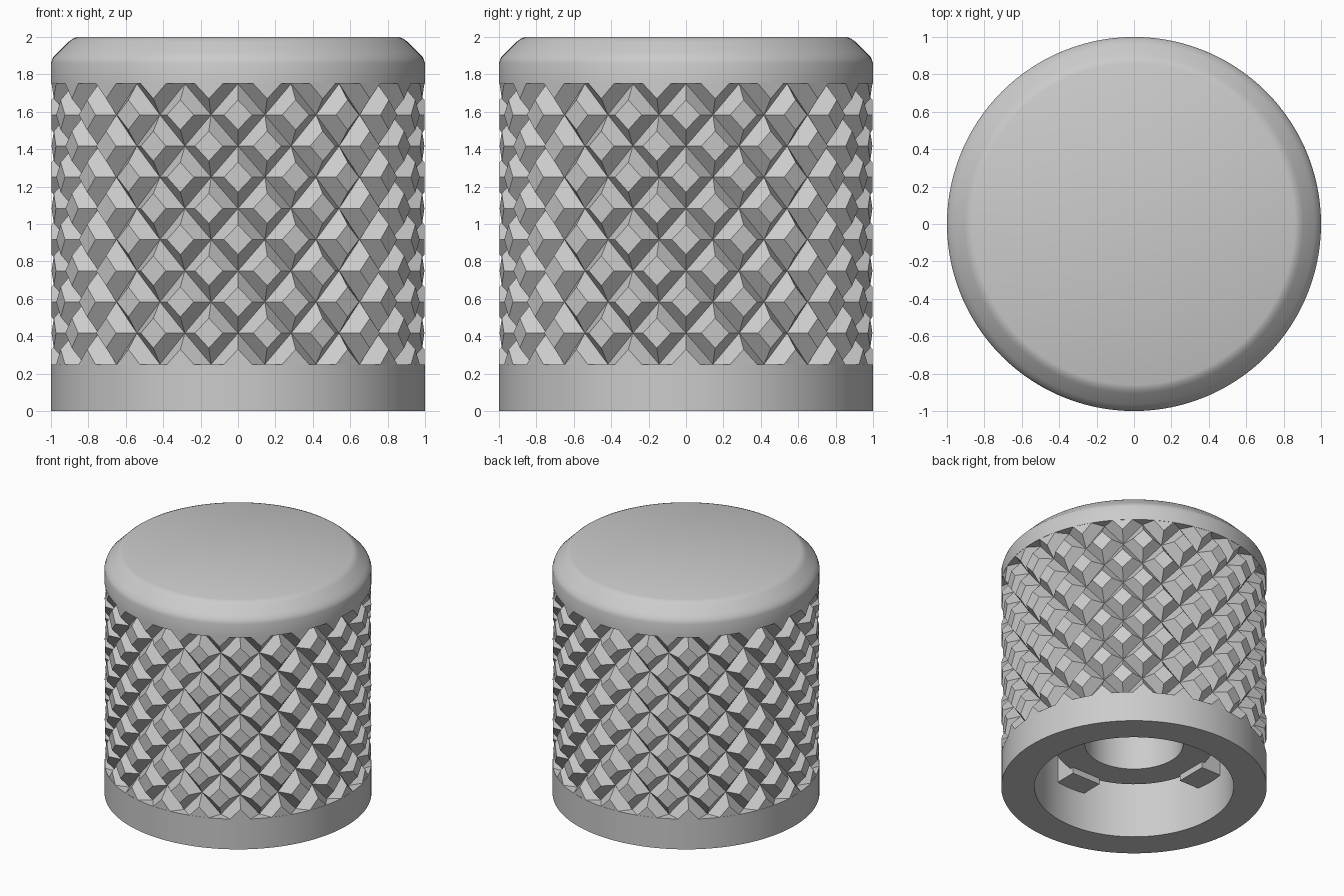
import bpy, bmesh, math

cube = bpy.data.objects.get("Cube")
if cube:
    bpy.data.objects.remove(cube, do_unlink=True)

grey = bpy.data.materials.new("plain_grey")
grey.use_nodes = True
GREY = (0.6, 0.6, 0.6, 1)
grey.diffuse_color = GREY
grey.node_tree.nodes["Principled BSDF"].inputs["Base Color"].default_value = GREY


def polar(angle, radius, z):
    return (radius * math.sin(angle), -radius * math.cos(angle), z)


def finish(name, bm, smooth):
    bmesh.ops.remove_doubles(bm, verts=bm.verts, dist=0.0005)
    bmesh.ops.recalc_face_normals(bm, faces=bm.faces)
    mesh = bpy.data.meshes.new(name)
    bm.to_mesh(mesh)
    bm.free()
    mesh.materials.append(grey)
    obj = bpy.data.objects.new(name, mesh)
    bpy.context.collection.objects.link(obj)
    if smooth:
        bpy.ops.object.select_all(action="DESELECT")
        obj.select_set(True)
        bpy.context.view_layer.objects.active = obj
        bpy.ops.object.shade_smooth_by_angle(angle=math.radians(35))
    return obj


def lathe(name, profile, segments=120):
    """Spin a closed (radius, z) loop about the z axis."""
    bm = bmesh.new()
    verts = [bm.verts.new((r, 0, z)) for r, z in profile]
    edges = [bm.edges.new((v, verts[(i + 1) % len(verts)])) for i, v in enumerate(verts)]
    bmesh.ops.spin(bm, geom=verts + edges, cent=(0, 0, 0), axis=(0, 0, 1),
                   angle=math.tau, steps=segments, use_duplicate=False)
    return finish(name, bm, True)


LOW, HIGH = 0.25, 1.75      # knurled zone
ROOT = 0.92                 # radius at the groove crossings
BORE, BOSS, HOLE = 0.75, 0.6, 0.37
CEILING = 1.5

# Bands, cap and the inside of the knob
lathe("lower_band", [(BORE, 0), (1, 0), (1, LOW), (0.86, LOW), (BORE, LOW)])
lathe("bore_wall", [(BORE, LOW), (0.86, LOW), (0.86, HIGH), (BORE, HIGH)])
lathe("top_cap", [(0, CEILING), (BORE, CEILING), (BORE, HIGH), (1, HIGH), (1, 1.86),
                  (0.99, 1.89), (0.965, 1.915), (0.905, 1.975), (0.885, 1.99),
                  (0.86, 2), (0, 2)])
lathe("centre_boss", [(HOLE, 0.37), (BOSS, 0.37), (BOSS, CEILING), (HOLE, CEILING)])

# Four ribs between boss and bore wall
for n, side in enumerate(("front", "left", "back", "right")):
    bm = bmesh.new()
    bmesh.ops.create_cube(bm, size=1)
    for v in bm.verts:
        radius = 0.77 if v.co.y < 0 else 0.56
        z = CEILING if v.co.z > 0 else 0.32
        x = 0.26 * v.co.x
        angle = n * math.pi / 2
        v.co = (x * math.cos(angle) + radius * math.sin(angle),
                x * math.sin(angle) - radius * math.cos(angle), z)
    finish(side + "_rib", bm, False)

# Knurled grip: flat-topped diamond pyramids in staggered rows
COLUMNS, ROWS = 40, 9
STEP, RISE, FLAT = math.tau / COLUMNS, (HIGH - LOW) / ROWS, 0.48
FLAT_R = math.cos(STEP * FLAT)
bm = bmesh.new()
for column in range(COLUMNS):
    for row in range(column % 2, ROWS + 1, 2):
        a, z = column * STEP, LOW + row * RISE
        for way in (-1, 1):
            if not 0 <= row + way <= ROWS:
                continue
            outer = [polar(a - STEP, ROOT, z), polar(a, ROOT, z + way * RISE),
                     polar(a + STEP, ROOT, z)]
            inner = [polar(a - STEP * FLAT, 1, z),
                     polar(a, FLAT_R, z + way * RISE * FLAT),
                     polar(a + STEP * FLAT, 1, z)]
            o = [bm.verts.new(p) for p in outer]
            i = [bm.verts.new(p) for p in inner]
            bm.faces.new(i)
            bm.faces.new((o[0], o[1], i[1], i[0]))
            bm.faces.new((o[1], o[2], i[2], i[1]))
finish("knurled_grip", bm, False)
